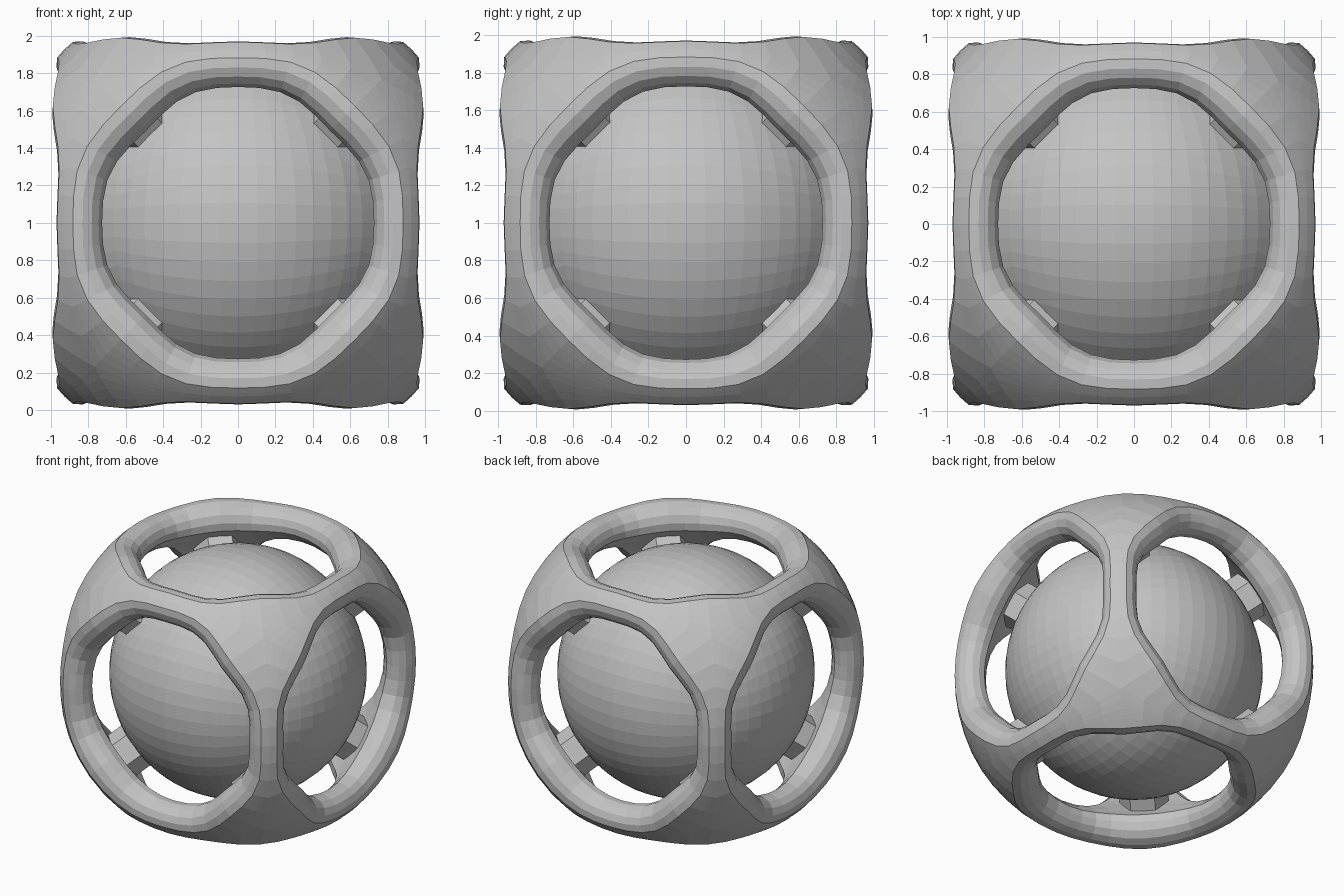
import bpy
import bmesh
import math
from mathutils import Matrix, Vector

old = bpy.data.objects.get("Cube")
if old:
    bpy.data.objects.remove(old, do_unlink=True)

CENTRE = Vector((0, 0, 1))
SHELL = 1.2        # middle radius of the frame shell
BALL = 0.94

grey = bpy.data.materials.new("plain_grey")
grey.use_nodes = True
colour = (0.55, 0.55, 0.55, 1)
grey.diffuse_color = colour
grey.node_tree.nodes["Principled BSDF"].inputs["Base Color"].default_value = colour


def finish(name, bm):
    bmesh.ops.recalc_face_normals(bm, faces=bm.faces)
    mesh = bpy.data.meshes.new(name)
    bm.to_mesh(mesh)
    bm.free()
    mesh.materials.append(grey)
    obj = bpy.data.objects.new(name, mesh)
    obj.location = CENTRE
    bpy.context.collection.objects.link(obj)
    return obj


def section(a):
    """Half section of the frame at angle a round a hole, from outer seam to inner seam."""
    corner = math.sin(2 * a) ** 2
    mid = SHELL - 0.005 * corner
    half = 0.125 + 0.025 * corner
    ring = 0.85 - 0.005 * corner + 0.02 * math.sin(4 * a) ** 2
    tilt = math.asin(ring / mid)
    seam = math.atan(1 / max(abs(math.cos(a)), abs(math.sin(a))))
    out = Vector((math.sin(tilt), math.cos(tilt)))
    side = Vector((-out.y, out.x))
    rim = []
    for k in range(6):
        p = math.radians(30 + 24 * k)
        rim.append(out * (mid + half * math.cos(p)) + side * half * math.sin(p))

    def plate(start):
        t0, r0 = math.atan2(start.x, start.y), start.length
        r1 = mid + math.copysign(half * 0.9, r0 - mid)
        points = []
        for i in range(1, 5):
            t = t0 + (seam - t0) * i / 4
            points.append(Vector((math.sin(t), math.cos(t))) * (r0 + (r1 - r0) * i / 4))
        return points

    return plate(rim[0])[::-1] + rim + plate(rim[-1])


# Open frame: one holed side, repeated on six sides and welded along the seams
bm = bmesh.new()
turns = [Matrix.Rotation(math.pi / 2 * k, 3, 'X') for k in range(4)]
turns += [Matrix.Rotation(s * math.pi / 2, 3, 'Y') for s in (-1, 1)]
COUNT = 40
for turn in turns:
    rows = []
    for j in range(COUNT):
        a = 2 * math.pi * j / COUNT
        rows.append([bm.verts.new(turn @ Vector((p.x * math.cos(a), p.x * math.sin(a), p.y)))
                     for p in section(a)])
    for j, row in enumerate(rows):
        nxt = rows[(j + 1) % COUNT]
        for k in range(len(row) - 1):
            bm.faces.new((row[k], row[k + 1], nxt[k + 1], nxt[k]))
bmesh.ops.remove_doubles(bm, verts=bm.verts, dist=0.002)
finish("frame", bm)

# Inner ball: a cube grid pushed out to a sphere
bm = bmesh.new()
bmesh.ops.create_cube(bm, size=2)
bmesh.ops.subdivide_edges(bm, edges=bm.edges, cuts=13, use_grid_fill=True)
for v in bm.verts:
    v.co = Vector([math.tan(c * math.pi / 4) for c in v.co]).normalized() * BALL
finish("inner_ball", bm)

# Short six-sided posts joining the ball to the frame corners
bm = bmesh.new()
for x in (-1, 1):
    for y in (-1, 1):
        for z in (-1, 1):
            axis = Vector((x, y, z)).normalized()
            # turn a flat side of each post towards the neighbouring holes
            e2 = (Vector((0, 0, z)) - axis * axis.dot(Vector((0, 0, z)))).normalized()
            e1 = e2.cross(axis)
            basis = Matrix((e1, e2, axis)).transposed().to_4x4()
            bmesh.ops.create_cone(
                bm, cap_ends=True, segments=6, radius1=0.18, radius2=0.18, depth=0.2,
                matrix=Matrix.Translation(axis) @ basis @ Matrix.Rotation(math.pi / 6, 4, 'Z'))
finish("corner_posts", bm)
